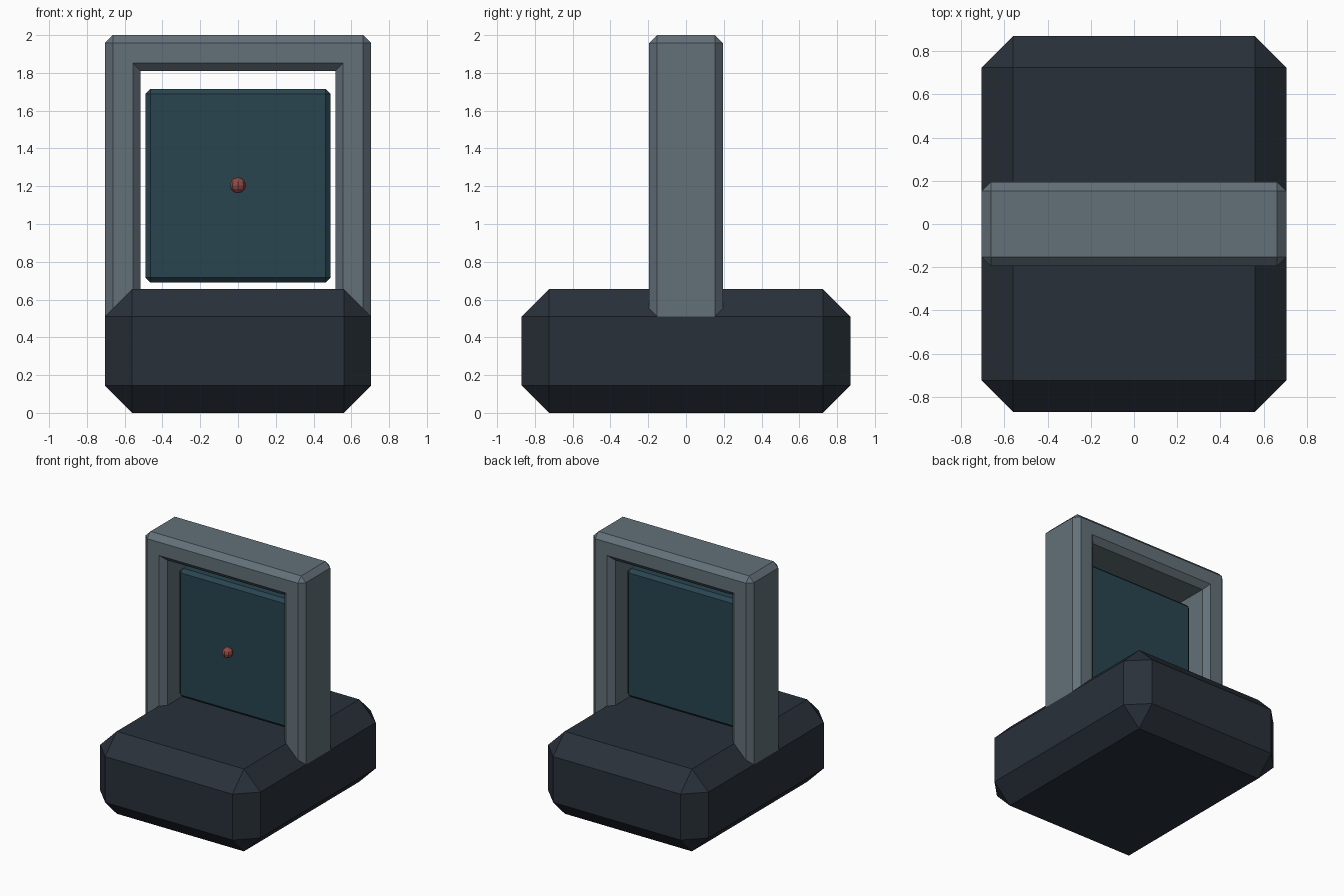
import bpy, bmesh

if "Cube" in bpy.data.objects:
    bpy.data.objects.remove(bpy.data.objects["Cube"])


def material(name, rgb):
    m = bpy.data.materials.new(name)
    m.diffuse_color = (*rgb, 1)
    m.use_nodes = True
    m.node_tree.nodes["Principled BSDF"].inputs["Base Color"].default_value = m.diffuse_color
    return m


def add_object(name, bm, mat):
    bmesh.ops.recalc_face_normals(bm, faces=bm.faces)
    mesh = bpy.data.meshes.new(name)
    bm.to_mesh(mesh)
    bm.free()
    obj = bpy.data.objects.new(name, mesh)
    mesh.materials.append(mat)
    bpy.context.collection.objects.link(obj)
    return obj


def chamfer(bm, edges, width):
    bmesh.ops.bevel(bm, geom=edges, offset=width, offset_type='OFFSET',
                    segments=1, profile=0.5, affect='EDGES')


def chamfered_box(name, size, center, width, mat):
    bm = bmesh.new()
    bmesh.ops.create_cube(bm, size=1)
    bmesh.ops.scale(bm, vec=size, verts=bm.verts)
    bmesh.ops.translate(bm, vec=center, verts=bm.verts)
    chamfer(bm, bm.edges[:], width)
    return add_object(name, bm, mat)


dark = material("dark_blue_grey", (0.022, 0.030, 0.042))
steel = material("steel_grey", (0.125, 0.165, 0.19))
teal = material("dark_teal", (0.022, 0.060, 0.080))
red = material("dull_red", (0.28, 0.065, 0.055))

# Heavy chamfered base
chamfered_box("base", (1.41, 1.74, 0.655), (0, 0, 0.3275), 0.145, dark)

# Panel floating inside the frame
chamfered_box("panel", (0.98, 0.12, 1.025), (0, 0, 1.2025), 0.027, teal)

# Upright U-shaped frame, legs set into the base
OUT, IN, TOP, LINTEL, FOOT, HALF = 0.705, 0.515, 2.0, 1.81, 0.51, 0.195
outline = [(-OUT, FOOT), (-OUT, TOP), (OUT, TOP), (OUT, FOOT),
           (IN, FOOT), (IN, LINTEL), (-IN, LINTEL), (-IN, FOOT)]
bm = bmesh.new()
face = bm.faces.new([bm.verts.new((x, -HALF, z)) for x, z in outline])
ext = bmesh.ops.extrude_face_region(bm, geom=[face], use_keep_orig=True)
bmesh.ops.translate(bm, vec=(0, 2 * HALF, 0),
                    verts=[v for v in ext["geom"] if isinstance(v, bmesh.types.BMVert)])
bmesh.ops.recalc_face_normals(bm, faces=bm.faces)


def is_chamfered(e):
    a, b = (v.co for v in e.verts)
    if max(a.z, b.z) < FOOT + 0.01:           # leg ends stay plain
        return False
    if abs(a.y - b.y) > 0.01:                 # depth edges: outer corners only
        return a.z > TOP - 0.01
    return True


chamfer(bm, [e for e in bm.edges if is_chamfered(e)], 0.042)
add_object("frame", bm, steel)

# Small round knob in front of the panel
bm = bmesh.new()
bmesh.ops.create_uvsphere(bm, u_segments=8, v_segments=6, radius=0.042)
bmesh.ops.translate(bm, vec=(0, -0.13, 1.205), verts=bm.verts)
add_object("knob", bm, red)
